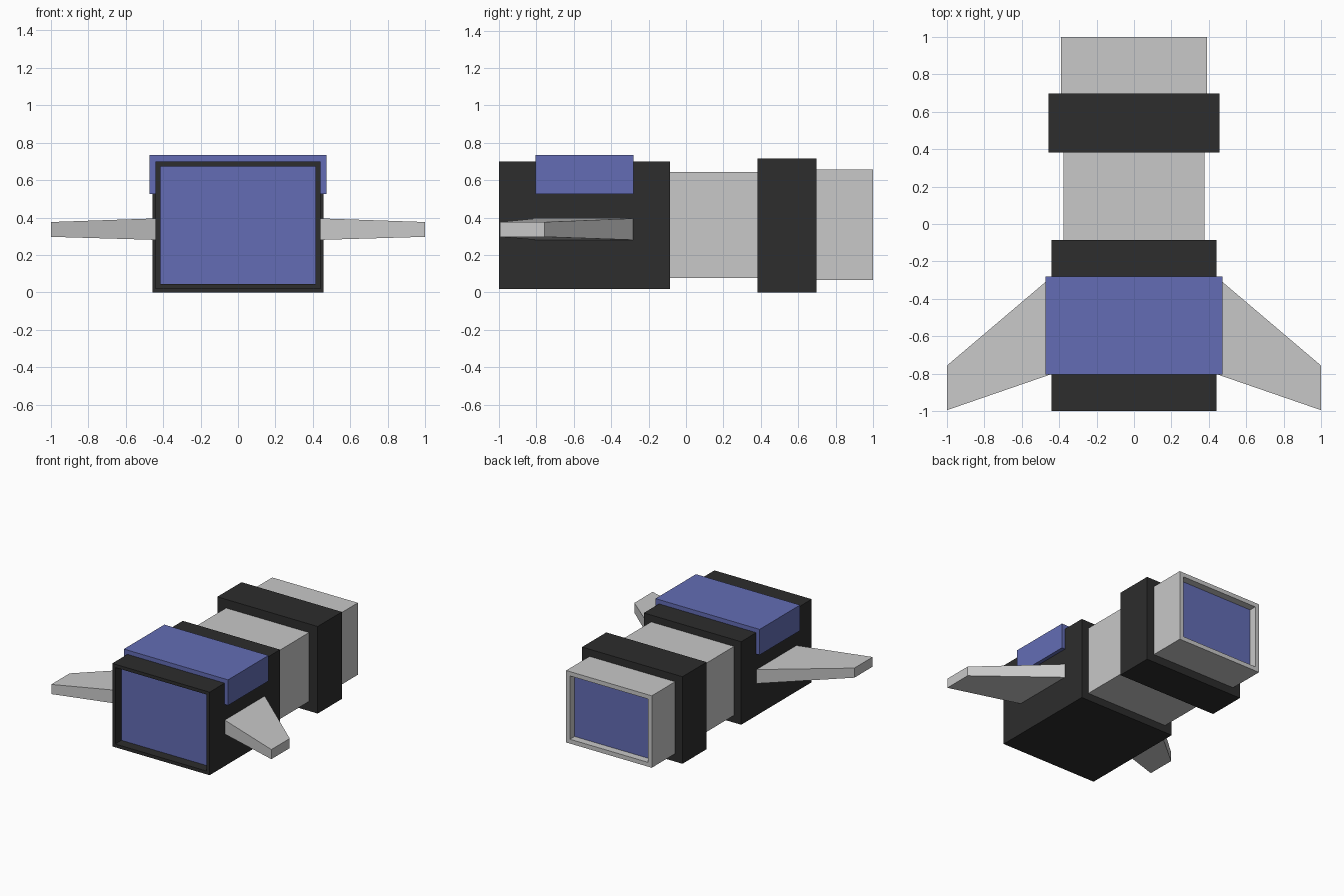
import bpy
import bmesh
from mathutils import Vector

if "Cube" in bpy.data.objects:
    bpy.data.objects.remove(bpy.data.objects["Cube"])


def material(name, rgb):
    m = bpy.data.materials.new(name)
    m.diffuse_color = (*rgb, 1)
    m.use_nodes = True
    m.node_tree.nodes["Principled BSDF"].inputs["Base Color"].default_value = m.diffuse_color
    return m


BLACK = material("hull black", (0.026, 0.026, 0.026))
GREY = material("light grey", (0.58, 0.58, 0.58))
BLUE = material("panel blue", (0.125, 0.152, 0.462))


def finish(bm, name, mats):
    bmesh.ops.recalc_face_normals(bm, faces=bm.faces[:])
    mesh = bpy.data.meshes.new(name)
    bm.to_mesh(mesh)
    bm.free()
    for m in mats:
        mesh.materials.append(m)
    obj = bpy.data.objects.new(name, mesh)
    bpy.context.collection.objects.link(obj)
    return obj


def block(name, mat, half_x, y, z, recess=None):
    """Box; recess = (end direction, rim width, depth) sinks a blue panel into that end."""
    bm = bmesh.new()
    bmesh.ops.create_cube(bm, size=1)
    for v in bm.verts:
        v.co = Vector((v.co.x * 2 * half_x,
                       y[0] + (v.co.y + 0.5) * (y[1] - y[0]),
                       z[0] + (v.co.z + 0.5) * (z[1] - z[0])))
    if recess:
        side, rim, depth = recess
        bm.normal_update()
        end = next(f for f in bm.faces if f.normal.y * side > 0.9)
        bmesh.ops.inset_region(bm, faces=[end], thickness=rim)
        panel = bmesh.ops.extrude_discrete_faces(bm, faces=[end])["faces"][0]
        for v in panel.verts:
            v.co.y -= side * depth
        panel.material_index = 1
    return finish(bm, name, [mat, BLUE])


def wing(name, side):
    """Swept tapered slab: root and tip each given as x, y range, z range."""
    root = (0.42, (-0.795, -0.265), (0.28, 0.396))
    tip = (1.0, (-0.995, -0.757), (0.297, 0.376))
    bm = bmesh.new()
    bmesh.ops.create_cube(bm, size=2)
    for v in bm.verts:
        x, y, z = tip if v.co.x > 0 else root
        v.co = Vector((side * x, y[v.co.y > 0], z[v.co.z > 0]))
    return finish(bm, name, [GREY])


# Body sections, front to back
block("front_hull", BLACK, 0.442, (-1.0, -0.085), (0.018, 0.70), (-1, 0.038, 0.08))
block("middle_section", GREY, 0.377, (-0.085, 0.383), (0.078, 0.644))
block("rear_collar", BLACK, 0.456, (0.383, 0.697), (0.0, 0.715))
block("tail_section", GREY, 0.389, (0.697, 1.0), (0.065, 0.656), (1, 0.05, 0.06))

# Saddle panel over the front hull
block("top_panel", BLUE, 0.473, (-0.805, -0.28), (0.525, 0.735))

# Swept wings
wing("right_wing", 1)
wing("left_wing", -1)
